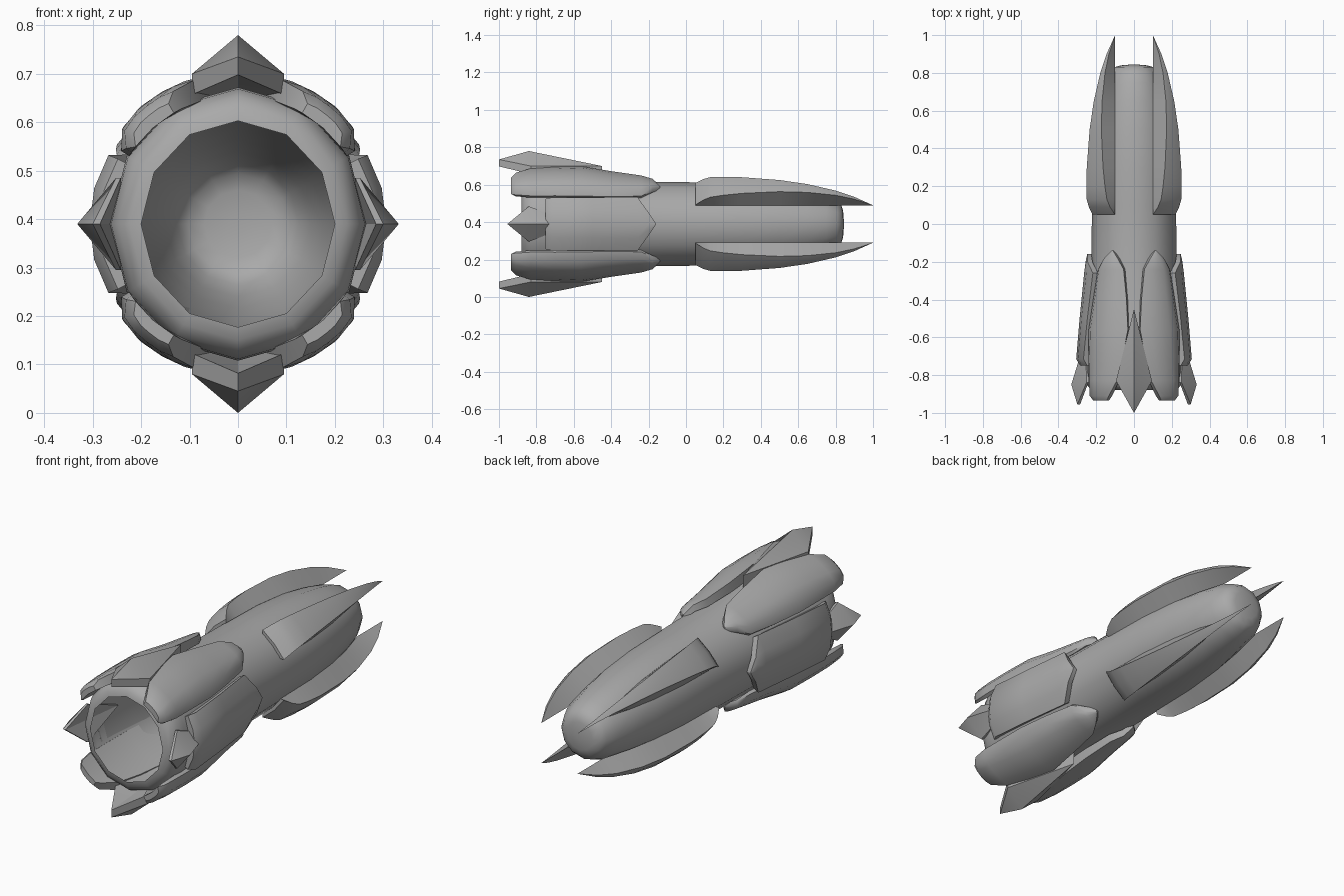
import bpy, bmesh, math

if "Cube" in bpy.data.objects:
    bpy.data.objects.remove(bpy.data.objects["Cube"], do_unlink=True)

AXIS_Z = 0.39  # height of the hull's long axis

grey = bpy.data.materials.new("plain grey")
grey.use_nodes = True
GREY = (0.4, 0.4, 0.4, 1)
grey.diffuse_color = GREY
grey.node_tree.nodes["Principled BSDF"].inputs["Base Color"].default_value = GREY


def finish(name, bm, mirror=(False, False), angle=35, recalc=True):
    """Turn a bmesh into a shaded object, mirrored over x and/or z."""
    bmesh.ops.remove_doubles(bm, verts=bm.verts, dist=0.0005)
    if recalc:
        bmesh.ops.recalc_face_normals(bm, faces=bm.faces)
    mesh = bpy.data.meshes.new(name)
    bm.to_mesh(mesh)
    bm.free()
    ob = bpy.data.objects.new(name, mesh)
    bpy.context.collection.objects.link(ob)
    ob.location.z = AXIS_Z
    mesh.materials.append(grey)
    bpy.ops.object.select_all(action="DESELECT")
    ob.select_set(True)
    bpy.context.view_layer.objects.active = ob
    bpy.ops.object.shade_smooth_by_angle(angle=math.radians(angle))
    if any(mirror):
        mod = ob.modifiers.new("Mirror", "MIRROR")
        mod.use_axis = (mirror[0], False, mirror[1])
        mod.use_mirror_merge = False


def loft(sections, caps=(True, True)):
    """Skin closed cross-sections, with optional end caps."""
    bm = bmesh.new()
    rings = [[bm.verts.new(p) for p in s] for s in sections]
    n = len(rings[0])
    for a, b in zip(rings, rings[1:]):
        for j in range(n):
            k = (j + 1) % n
            bm.faces.new((a[j], b[j], b[k], a[k]))
    if caps[0]:
        bm.faces.new(rings[0])
    if caps[1]:
        bm.faces.new(rings[-1][::-1])
    return bm


def polar(r, deg, y):
    t = math.radians(deg)
    return (r * math.cos(t), y, r * math.sin(t))


# Hull: twelve-sided hollow shell, open at the front (y, radius, z stretch)
HULL = [(-0.88, 0.20, 1.065), (-0.874, 0.225, 1.065), (-0.855, 0.248, 1.065),
        (-0.82, 0.262, 1.065), (-0.78, 0.265, 1.065), (-0.6, 0.258, 1.05),
        (-0.3, 0.228, 1.0), (0.1, 0.222, 1.0), (0.3, 0.218, 1.0), (0.5, 0.20, 1.0),
        (0.65, 0.175, 1.0), (0.75, 0.15, 1.0), (0.805, 0.126, 1.0),
        (0.83, 0.104, 1.0), (0.84, 0.07, 1.0), (0.844, 0.02, 1.0)]
rings = []
for y, r, s in HULL:
    ring = [polar(r, 30 * i, y) for i in range(12)]
    rings.append([(x, yy, z * s) for x, yy, z in ring])
finish("hull", loft(rings, (False, True)), angle=50, recalc=False)


def hull_radius(y):
    for (y0, r0, _), (y1, r1, _) in zip(HULL, HULL[1:]):
        if y0 <= y <= y1:
            return r0 + (r1 - r0) * (y - y0) / (y1 - y0)
    return 0.0


# Four tail blades: narrowing outer face over a wedge (y, diagonal offset, half width)
BLADE = [(0.05, 0.160, 0.059), (0.09, 0.183, 0.056), (0.13, 0.197, 0.0535),
         (0.2, 0.203, 0.049), (0.3, 0.207, 0.043), (0.5, 0.204, 0.031),
         (0.65, 0.191, 0.022), (0.8, 0.166, 0.0124), (0.9, 0.139, 0.006),
         (1.0, 0.1, 0.0)]
E = 0.1
sections = []
for y, d, k in BLADE:
    rb = hull_radius(y)
    foot = max(E, math.sqrt(max(rb * rb - E * E, 0)))
    core = max(E, 0.695 * rb)
    bulge = d + 0.1 * k
    sections.append([(d + k, y, d - k), (bulge, y, bulge), (d - k, y, d + k),
                     (E, y, foot), (core, y, core), (foot, y, E)])
finish("tail_blade", loft(sections), (True, True))


def armour(name, rows, steps, mirror):
    """Curved plate around the hull.

    rows are (y, radius, from angle, to angle); steps are (share, radius factor).
    """
    secs = []
    for y, r, a0, a1 in rows:
        inner = min(r - 0.02, hull_radius(max(y, -0.78)))
        out = [polar(max(inner, r * f), a0 + (a1 - a0) * t, y) for t, f in steps]
        secs.append(out + [polar(inner, a0 + (a1 - a0) * t, y) for t in (1, 0.5, 0)])
    finish(name, loft(secs), mirror, 40)


# Four diagonal petals, chamfered along the edge beside the side panels
armour("petal", [(-0.935, 0.290, 37, 60), (-0.91, 0.308, 34, 64), (-0.83, 0.314, 32, 73),
                 (-0.7, 0.315, 32, 79), (-0.56, 0.313, 32, 84), (-0.4, 0.288, 34, 82),
                 (-0.24, 0.268, 38, 78), (-0.18, 0.260, 48, 70), (-0.14, 0.234, 59, 61)],
       [(0, 0.905), (0.18, 0.985), (0.4, 1), (0.6, 1), (0.8, 1), (1, 0.99)], (True, True))

# Two side panels
armour("side_panel", [(-0.75, 0.285, -28.5, 28.5), (-0.715, 0.306, -28, 28),
                      (-0.5, 0.288, -30, 30), (-0.26, 0.264, -33.5, 33.5),
                      (-0.2, 0.256, -14, 14), (-0.16, 0.248, -0.5, 0.5)],
       [(0, 0.99), (0.25, 1), (0.5, 1), (0.75, 1), (1, 0.99)], (True, False))


def fin(name, front, mid, back, sideways):
    """Kite fin; each station is (y, ridge height, underside height)."""
    w = 0.095
    pts = [(0, front[0], front[1]), (0, mid[0], mid[1]), (0, back[0], back[1]),
           (0, front[0], front[2]), (0, mid[0], mid[2]), (0, back[0], back[2])]
    for s in (w, -w):
        pts += [(s, mid[0] + 0.01, mid[1] - 0.08), (s, mid[0] + 0.01, mid[2] - 0.03)]
    if sideways:
        pts = [(z, y, -x) for x, y, z in pts]
    bm = bmesh.new()
    v = [bm.verts.new(p) for p in pts]
    for up, low in ((6, 7), (8, 9)):
        for f in ((0, 1, up), (1, 2, up), (0, up, low, 3), (up, 2, 5, low),
                  (3, low, 4), (4, low, 5)):
            bm.faces.new([v[i] for i in f])
    finish(name, bm, (sideways, not sideways), 30)


# Upright fins above and below, shorter fins at the sides
fin("upright_fin", (-1.0, 0.345, 0.308), (-0.84, 0.39, 0.297), (-0.45, 0.31, 0.25), False)
fin("side_fin", (-0.955, 0.30, 0.285), (-0.85, 0.332, 0.272), (-0.6, 0.255, 0.24), True)
